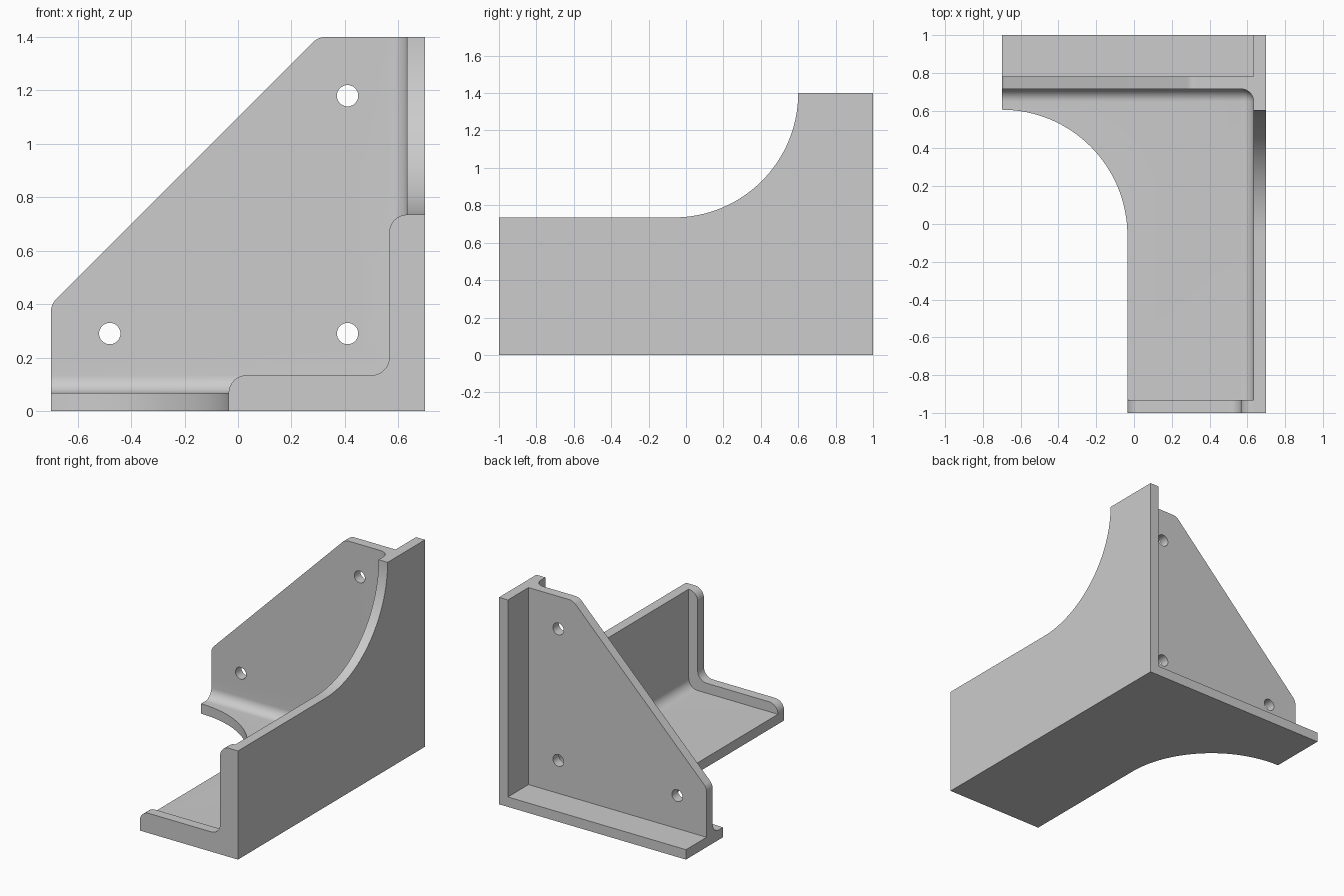
import bpy, bmesh, math
from mathutils import Vector, Matrix

cube = bpy.data.objects.get("Cube")
if cube:
    bpy.data.objects.remove(cube)

T = 0.067          # sheet thickness and small fillet radius
BIG = 0.665        # large sweeping cut-out radius

grey = bpy.data.materials.new("plain_grey")
grey.use_nodes = True
grey.diffuse_color = (0.604, 0.604, 0.604, 1)
grey.node_tree.nodes["Principled BSDF"].inputs["Base Color"].default_value = grey.diffuse_color


def add_object(name, bm):
    bmesh.ops.recalc_face_normals(bm, faces=bm.faces)
    mesh = bpy.data.meshes.new(name)
    bm.to_mesh(mesh)
    bm.free()
    mesh.materials.append(grey)
    obj = bpy.data.objects.new(name, mesh)
    bpy.context.collection.objects.link(obj)
    return obj


def rounded(corners, steps):
    """Outline from (u, v, radius) corners, replacing each rounded one by an arc."""
    out = []
    for i, (u, v, r) in enumerate(corners):
        p = Vector((u, v))
        if not r:
            out.append(p)
            continue
        a = (Vector(corners[i - 1][:2]) - p).normalized()
        b = (Vector(corners[(i + 1) % len(corners)][:2]) - p).normalized()
        half = a.angle(b) / 2
        centre = p + (a + b).normalized() * r / math.sin(half)
        start = p + a * r / math.tan(half) - centre
        end = p + b * r / math.tan(half) - centre
        turn = math.atan2(start.x * end.y - start.y * end.x, start.dot(end))
        out += [centre + Matrix.Rotation(turn * k / steps, 2) @ start for k in range(steps + 1)]
    return out


def prism(name, corners, axis, lo, hi, steps=12):
    """Extrude an outline along an axis; the outline uses the other two axes in order."""
    bm = bmesh.new()
    verts = []
    for p in rounded(corners, steps):
        co = [p.x, p.y]
        co.insert(axis, lo)
        verts.append(bm.verts.new(co))
    face = bm.faces.new(verts)
    new = bmesh.ops.extrude_face_region(bm, geom=[face], use_keep_orig=True)["geom"]
    shift = Vector((0, 0, 0))
    shift[axis] = hi - lo
    bmesh.ops.translate(bm, vec=shift, verts=[g for g in new if isinstance(g, bmesh.types.BMVert)])
    return add_object(name, bm)


def box(name, lo, hi, bevel=0):
    bm = bmesh.new()
    bmesh.ops.create_cube(bm, size=1)
    for v in bm.verts:
        v.co = [h if c > 0 else l for c, l, h in zip(v.co, lo, hi)]
    if bevel:
        bmesh.ops.bevel(bm, geom=bm.edges[:], offset=bevel, segments=12,
                        profile=0.5, affect='EDGES')
    return add_object(name, bm)


def hole(x, z, r=0.04):
    """Round cutter through the back plate."""
    square = [(x - r, z - r, r), (x + r, z - r, r), (x + r, z + r, r), (x - r, z + r, r)]
    bm_obj = prism("screw_hole", square, 1, 0.6, 0.9, 8)
    bm = bmesh.new()
    bm.from_mesh(bm_obj.data)
    bmesh.ops.remove_doubles(bm, verts=bm.verts, dist=0.0005)
    bm.to_mesh(bm_obj.data)
    bm.free()
    return bm_obj


# Solid block, carved into floor, side wall and back plate
bracket = box("corner_bracket", (-0.7, -1, 0), (0.7, 1, 1.4))
inner = 0.7 - T
cuts = [
    # front room with filleted inner corners, and open bay behind the back plate
    box("front_room", (-3, -3, T), (inner, 0.715, 3), T),
    box("rear_bay", (-3, 0.78, T), (inner, 3, 3)),
    # sweeping cut in the floor, then in the side wall
    prism("floor_sweep", [(-3, -3, 0), (-0.035, -3, 0), (-0.035, 0.605, BIG),
                          (-3, 0.605, 0)], 2, -1, 3, 32),
    prism("wall_sweep", [(-3, 3, 0), (-3, 0.735, 0), (0.6, 0.735, BIG), (0.6, 3, 0)],
          0, -3, 3, 32),
    # sloping edge of the back plate with softened corners
    prism("slope", [(-3, 0.2, 0), (-0.7, 0.2, 0), (-0.7, 0.4, T), (0.3, 1.4, T),
                    (0.5, 1.4, 0), (0.5, 3, 0), (-3, 3, 0)], 1, -3, 3),
    hole(0.41, 1.18), hole(0.41, 0.29), hole(-0.48, 0.29),
]

# Raised rim along the front end of floor and wall
lip = prism("front_lip", [(0.7, 0, 0), (0.7, 0.735, 0), (0.7 - 2 * T, 0.735, T),
                          (0.7 - 2 * T, 2 * T, T), (-0.035, 2 * T, T), (-0.035, 0, 0)],
            1, -1, T - 1)

# Apply every cut, then join the rim
bpy.context.view_layer.objects.active = bracket
for tool in cuts + [lip]:
    mod = bracket.modifiers.new(tool.name, 'BOOLEAN')
    mod.operation = 'UNION' if tool == lip else 'DIFFERENCE'
    mod.solver = 'EXACT'
    mod.object = tool
    bpy.ops.object.modifier_apply(modifier=mod.name)
    bpy.data.objects.remove(tool)

bpy.ops.object.select_all(action='DESELECT')
bracket.select_set(True)
bpy.ops.object.shade_smooth_by_angle(angle=math.radians(30))
